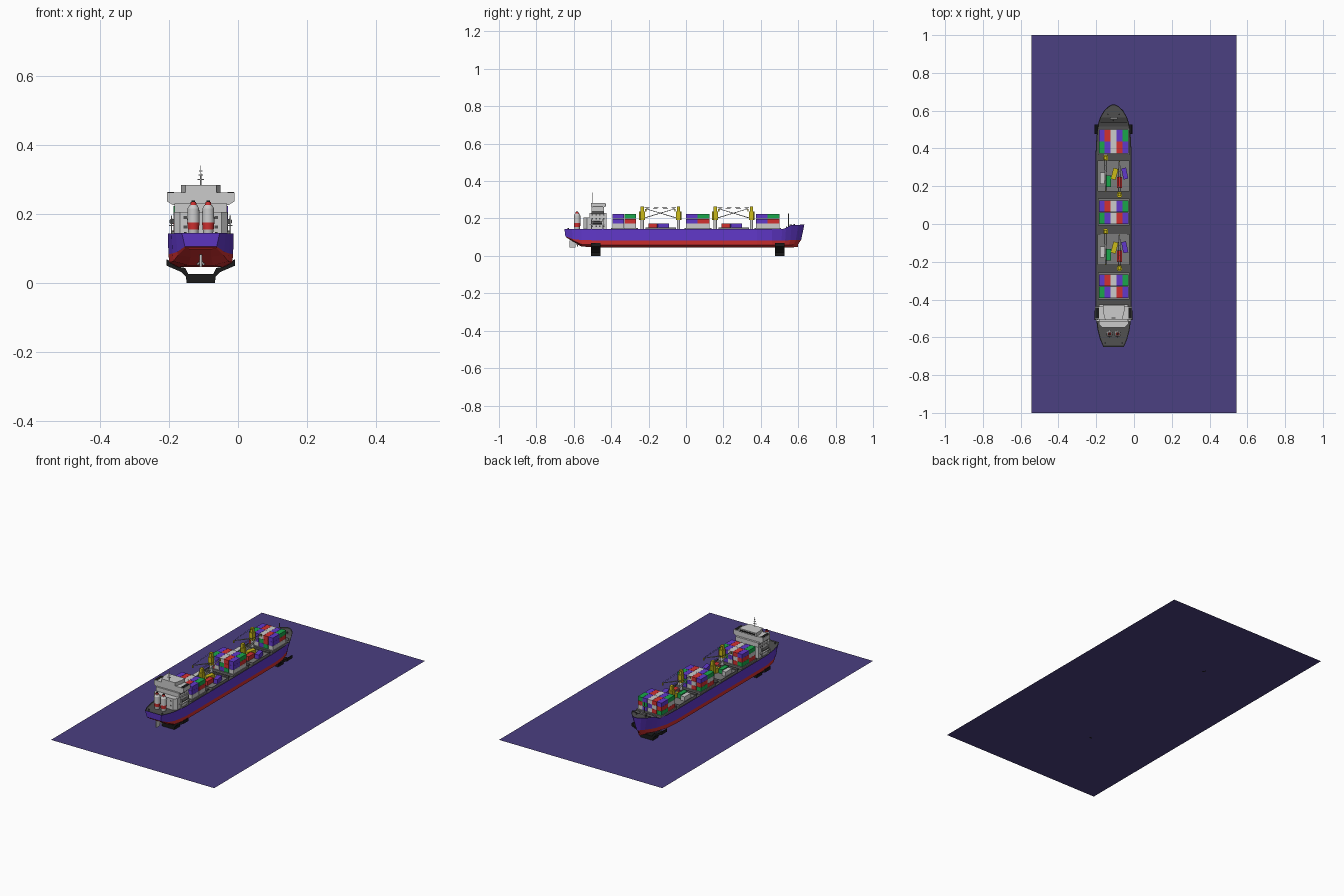
import bpy, bmesh, math
from mathutils import Vector

if "Cube" in bpy.data.objects:
    bpy.data.objects.remove(bpy.data.objects["Cube"])

CX = -0.108  # ship centreline


def mat(name, r, g, b):
    m = bpy.data.materials.new(name)
    m.diffuse_color = (r, g, b, 1)
    m.use_nodes = True
    m.node_tree.nodes["Principled BSDF"].inputs["Base Color"].default_value = m.diffuse_color
    return m


PURPLE = mat("purple", .12, .04, .6)
RED = mat("red", .65, .03, .03)
GREEN = mat("green", .01, .38, .07)
WHITE = mat("pale_grey", .6, .6, .6)
YELLOW = mat("yellow", .6, .5, .01)
DARK = mat("deck_grey", .08, .08, .08)
MID = mat("hatch_grey", .2, .2, .2)
BLACK = mat("black", .01, .01, .01)
SEA = mat("sea_blue", .07, .05, .22)


def finish(name, bm, *mats):
    bmesh.ops.recalc_face_normals(bm, faces=bm.faces)
    me = bpy.data.meshes.new(name)
    bm.to_mesh(me)
    bm.free()
    ob = bpy.data.objects.new(name, me)
    bpy.context.collection.objects.link(ob)
    for m in mats:
        if m:
            me.materials.append(m)
    return ob


def box(name, x0, x1, y0, y1, z0, z1, m=None, turn=0):
    bm = bmesh.new()
    bmesh.ops.create_cube(bm, size=1)
    bmesh.ops.scale(bm, vec=(x1 - x0, y1 - y0, z1 - z0), verts=bm.verts)
    ob = finish(name, bm, m)
    ob.location = (CX + (x0 + x1) / 2, (y0 + y1) / 2, (z0 + z1) / 2)
    ob.rotation_euler.z = turn
    return ob


def rod(name, a, b, r0, r1=None, m=None, sides=12):
    a, b = Vector(a), Vector(b)
    bm = bmesh.new()
    bmesh.ops.create_cone(bm, cap_ends=True, segments=sides, radius1=r0,
                          radius2=r0 if r1 is None else r1, depth=(b - a).length)
    ob = finish(name, bm, m)
    for p in ob.data.polygons:
        p.use_smooth = len(p.vertices) == 4 and sides > 6
    ob.location = (a + b) / 2 + Vector((CX, 0, 0))
    ob.rotation_euler = (b - a).to_track_quat('Z', 'Y').to_euler()
    return ob


def prism(name, pts, axis, lo, hi, m=None):
    # extrude a mirrored half profile along y or z
    full = pts + [(-x, v) for x, v in reversed(pts) if x > 0]
    bm = bmesh.new()
    place = (lambda x, v, t: (CX + x, t, v)) if axis == 'y' else (lambda x, v, t: (CX + x, v, t))
    ends = [[bm.verts.new(place(x, v, t)) for x, v in full] for t in (lo, hi)]
    n = len(full)
    for e in ends:
        bm.faces.new(e)
    for i in range(n):
        j = (i + 1) % n
        bm.faces.new((ends[0][i], ends[0][j], ends[1][j], ends[1][i]))
    return finish(name, bm, m)


# flat sea sheet
bm = bmesh.new()
bmesh.ops.create_grid(bm, x_segments=1, y_segments=1, size=1)
bmesh.ops.scale(bm, vec=(.542, 1, 1), verts=bm.verts)
finish("sea_sheet", bm, SEA)

# hull stations: deck y, keel y, deck half, deck z, waterline half, waterline z, keel half, keel z
stations = [
    (-.65, -.64, .055, .145, .046, .105, .030, .098),
    (-.61, -.60, .072, .144, .068, .090, .030, .075),
    (-.56, -.56, .085, .143, .082, .085, .035, .050),
    (-.48, -.48, .095, .143, .094, .083, .065, .046),
    (.38, .38, .095, .143, .094, .083, .070, .046),
    (.46, .46, .091, .143, .085, .083, .055, .046),
    (.515, .505, .084, .143, .070, .083, .040, .046),
    (.535, .525, .081, .150, .064, .083, .034, .046),
    (.565, .55, .071, .165, .050, .084, .022, .046),
    (.60, .575, .051, .166, .030, .085, .012, .046),
    (.622, .59, .028, .167, .014, .085, .006, .047),
    (.633, .598, .008, .168, .004, .085, .002, .048)]
bm = bmesh.new()
rings = []
for yd, yk, wd, zd, ww, zw, wb, zb in stations:
    zg = zb + .35 * (zw - zb)
    half = [(wd, yd, zd), (ww, (yd + yk) / 2, zw), (ww * .97, yk, zg), (wb, yk, zb)]
    ring = half + [(-x, y, z) for x, y, z in reversed(half)]
    rings.append([bm.verts.new((CX + x, y, z)) for x, y, z in ring])
deck = []
for a, b in zip(rings, rings[1:]):
    for i in range(8):
        j = (i + 1) % 8
        f = bm.faces.new((a[i], a[j], b[j], b[i]))
        f.material_index = 0 if i in (0, 6) else 1
        if i == 7:
            f.material_index = 2
            deck.append(f)
for r in (rings[0], rings[-1]):
    for q, k in (((0, 1, 6, 7), 0), ((1, 2, 5, 6), 1), ((2, 3, 4, 5), 1)):
        bm.faces.new([r[i] for i in q]).material_index = k
bmesh.ops.recalc_face_normals(bm, faces=bm.faces)
# sunken deck with bulwark rim
bmesh.ops.inset_region(bm, faces=deck, thickness=.003, depth=-.005, use_even_offset=True)
finish("hull", bm, PURPLE, RED, DARK)

# rudder, propeller hub and blades
box("rudder", -.003, .003, -.622, -.592, .046, .082, WHITE)
rod("propeller_hub", (0, -.585, .062), (0, -.555, .062), .005, m=WHITE)
for k in range(4):
    t = k * math.pi / 2 + .78
    rod("propeller_blade", (0, -.58, .062),
        (.014 * math.cos(t), -.58, .062 + .014 * math.sin(t)), .002, .004, WHITE, 6)

# support cradles
cradle = [(0, 0), (.041, 0), (.043, .017), (.056, .031), (.1, .05), (.1, .068),
          (.094, .066), (.090, .059), (.07, .047), (.045, .043), (.036, .025), (0, .025)]
for y in (-.482, .502):
    prism("cradle", cradle, 'y', y - .025, y + .025, BLACK)

# container stacks, 5 wide, 2 long, 3 high
W, L, H = .0316, .0625, .025
top_rows = [[GREEN, PURPLE, WHITE, RED, PURPLE], [PURPLE, RED, WHITE, PURPLE, GREEN]]
lower = [RED, WHITE, PURPLE, GREEN]
for y0 in (-.393, -.001, .373):
    box("stack_hatch", -.083, .083, y0 - .008, y0 + .136, .137, .149, MID)
    for row in range(2):
        for col in range(5):
            for tier in range(3):
                m = top_rows[row][col] if tier == 2 else lower[(row * 3 + col + tier) % 4]
                if col == 4 and tier < 2:
                    m = [[WHITE, PURPLE], [WHITE, RED]][row][tier]
                x, y, z = -.079 + col * W, y0 + row * (L + .001), .149 + tier * H
                box("container", x + .0005, x + W - .0005, y, y + L, z, z + H - .0006, m)

# open hatches with loose containers and a crane at each end
loose = [(-.06, -.013, WHITE, 0), (-.028, -.028, GREEN, 0), (.005, .010, YELLOW, -.25),
         (.032, -.035, RED, 0), (.059, .012, PURPLE, .2)]
for yc in (-.135, .255):
    box("open_hatch", -.083, .083, yc - .08, yc + .08, .137, .147, MID)
    for s in (-1, 1):
        box("hatch_side", s * .083 - .002, s * .083 + .002, yc - .08, yc + .08, .137, .152, MID)
        box("hatch_end", -.083, .083, yc + s * .08 - .002, yc + s * .08 + .002, .137, .152, MID)
    for x, dy, m, turn in loose:
        y = yc + dy
        box("loose_container", x - .013, x + .013, y - .03, y + .03, .147, .173, m, turn)
    for s, x in ((1, -.042), (-1, .031)):
        y = yc - .002 + s * .097
        rod("crane_post", (x, y, .137), (x, y, .205), .009, m=WHITE)
        prof = [(.011, -.014), (.013, .010), (.006, .016)]
        house = prism("crane_house", prof if s > 0 else [(a, -b) for a, b in prof], 'z', .192, .238, YELLOW)
        house.location = (x, y, 0)
        box("crane_head", x - .008, x + .008, y - .009, y + .009, .238, .263, YELLOW)
        tip = y - s * .175
        for d in (-.005, .005):
            rod("crane_boom", (x + d, y - s * .012, .203), (x + d * .5, tip, .252), .0022, .0015, WHITE, 6)
            rod("crane_cable", (x + d, y - s * .008, .261), (x + d * .5, tip, .252), .0007, None, BLACK, 4)
        for k in range(1, 6):
            yy, zz = y - s * (.012 + .163 * k / 6), .203 + .049 * k / 6
            box("boom_brace", x - .004, x + .004, yy - .001, yy + .001, zz - .001, zz + .001, WHITE)
        box("crane_hook", x - .003, x + .003, tip - .003, tip + .003, .238, .252, YELLOW)
        box("crane_base", -.07, .07, y - .012, y + .012, .137, .145, DARK)

# accommodation block
prism("lower_house", [(0, -.548), (.06, -.548), (.078, -.53), (.078, -.424), (0, -.424)], 'z', .137, .205, WHITE)
box("upper_house", -.076, .076, -.515, -.426, .205, .23, WHITE)
prism("bridge_wings", [(0, .225), (.08, .225), (.098, .236), (.098, .262), (0, .262)], 'y', -.505, -.438, WHITE)
prism("wheelhouse", [(0, -.508), (.045, -.508), (.057, -.46), (.057, -.43), (0, -.43)], 'z', .262, .283, WHITE)
box("wheelhouse_window", -.05, .05, -.431, -.4285, .268, .277, BLACK)
for s in (-1, 1):
    box("wing_floor", s * .087 - .009, s * .087 + .009, -.5, -.443, .2615, .263, BLACK)
    # boats and side platforms
    rod("lifeboat", (s * .083, -.50, .178), (s * .083, -.45, .178), .008, .007, DARK)
    box("boat_platform", s * .083 - .009, s * .083 + .009, -.515, -.435, .164, .168, WHITE)
    for y in (-.505, -.445):
        box("boat_davit", s * .085 - .002, s * .085 + .002, y - .003, y + .003, .137, .195, WHITE)
    # cabin windows
    for z in (.155, .195, .215):
        for k in range(4):
            y = -.505 + k * .02
            c = .078 if z < .2 else .076
            box("side_window", s * c - .0007, s * c + .0007, y, y + .008, z, z + .007, DARK)
    for z in (.157, .185):
        box("rear_window", s * .045 - .005, s * .045 + .005, -.549, -.547, z, z + .009, DARK)
rod("radar_mast", (0, -.498, .283), (0, -.498, .34), .002, .001, WHITE, 8)
for w, z in ((.010, .300), (.007, .313), (.005, .324)):
    box("radar_bar", -w, w, -.5, -.496, z - .0015, z + .0015, WHITE)

# twin funnels
for s in (-1, 1):
    x = s * .0215
    for name, z0, z1, r0, r1, m in (
            ("funnel_foot", .137, .155, .013, .016, WHITE), ("funnel_band", .155, .175, .016, .018, RED),
            ("funnel_body", .175, .215, .018, .017, WHITE), ("funnel_shoulder", .215, .226, .017, .011, WHITE),
            ("funnel_cap", .226, .234, .009, .008, RED)):
        rod(name, (x, -.582, z0), (x, -.582, z1), r0, r1, m, 16)
    rod("funnel_pipe", (x, -.582, .232), (x, -.582, .238), .005, .005, BLACK)

# bow gear
box("wave_break", -.07, .07, .534, .54, .138, .158, MID)
box("bow_winch", -.02, .02, .553, .566, .155, .168, MID)
rod("bow_mast", (0, .548, .14), (0, .548, .226), .003, .0015, MID, 8)
box("mast_crossbar", -.008, .008, .547, .549, .199, .202, MID)
for s in (-1, 1):
    rod("bollard", (s * .03, .58, .158), (s * .03, .58, .170), .004, m=DARK)
    rod("stern_bollard", (s * .045, -.63, .138), (s * .045, -.63, .148), .004, m=DARK)
